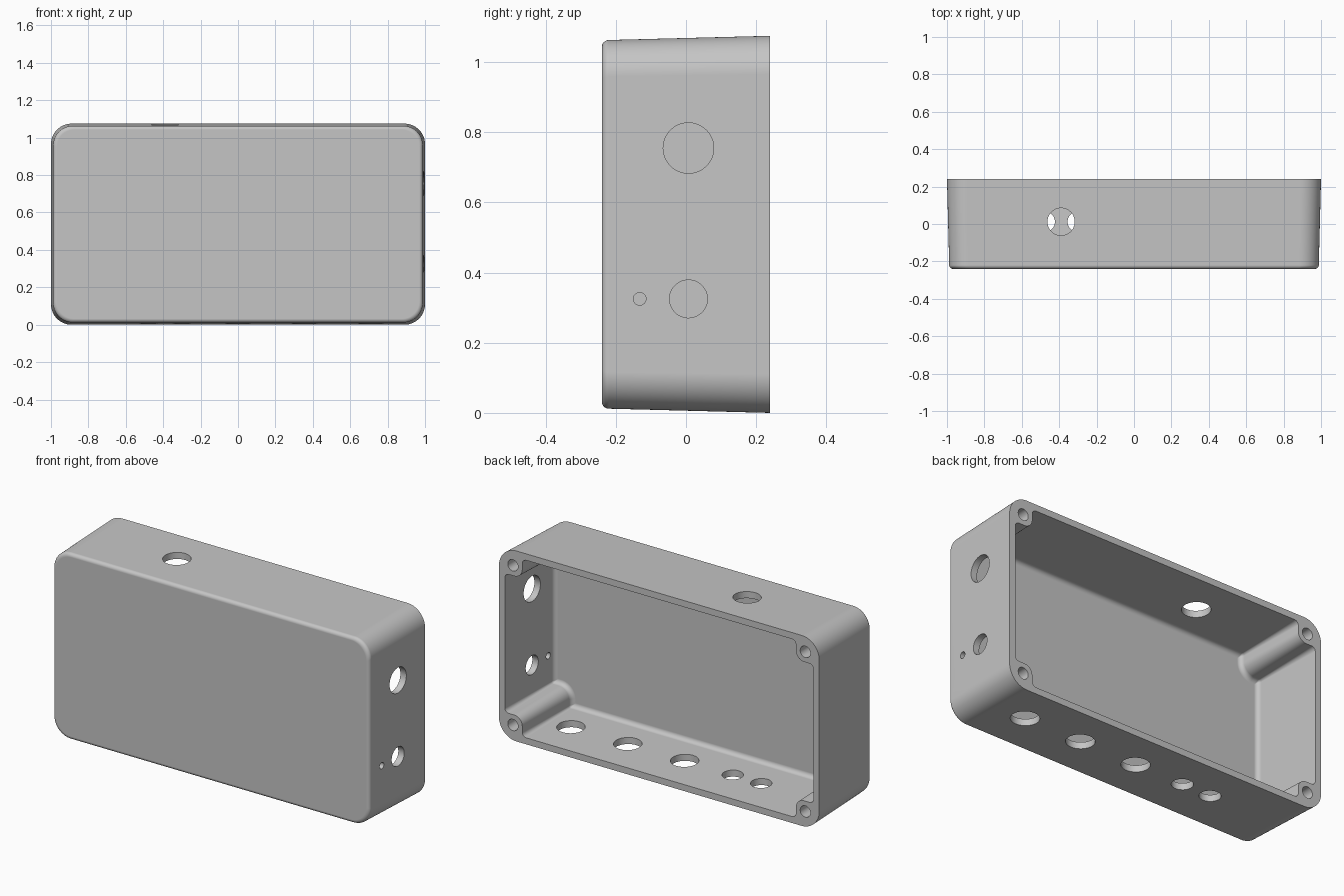
import bpy
import bmesh
from math import sin, cos, radians, pi
from mathutils import Matrix, Vector

cube = bpy.data.objects.get("Cube")
if cube:
    bpy.data.objects.remove(cube, do_unlink=True)

HX, HZ, HY = 1.0, 0.5375, 0.24      # half width, half height, half depth
DRAFT = 0.012                       # taper from open back to front
WALL, BOSS, FLOOR = 0.036, 0.145, 0.055
FRONT_R, INNER_R = 0.02, 0.025
SCREW = 0.087

grey = bpy.data.materials.new("plain grey")
grey.use_nodes = True
colour = (0.56, 0.56, 0.56, 1)
grey.diffuse_color = colour
grey.node_tree.nodes["Principled BSDF"].inputs["Base Color"].default_value = colour


def arc(cx, cz, r, start, end, n=10):
    steps = [radians(start + (end - start) * i / n) for i in range(n + 1)]
    return [(cx + r * cos(a), cz + r * sin(a)) for a in steps]


def all_corners(quarter):
    """Mirror one corner into a closed outline."""
    points = []
    for sx, sz in ((1, 1), (-1, 1), (-1, -1), (1, -1)):
        part = quarter if sx == sz else quarter[::-1]
        points += [(sx * x, sz * z) for x, z in part]
    return points


def outer_outline(inset):
    r = 0.11 - inset * 0.5
    return all_corners(arc(HX - inset - r, HZ - inset - r, r, 0, 90, 16))


def cavity_outline(inset):
    """Inner rectangle with a rounded screw boss in each corner."""
    x, z = HX - WALL - inset, HZ - WALL - inset
    bx, bz = HX - BOSS - inset, HZ - BOSS - inset
    rc, rb = max(0.025 - inset, 0.003), 0.05 + inset
    return all_corners(arc(x - rc, bz - rc, rc, 0, 90, 6)
                       + arc(bx + rb, bz + rb, rb, 270, 180)
                       + arc(bx - rc, z - rc, rc, 0, 90, 6))


def loft(bm, outline, sections):
    """Solid through outlines placed at (y, inset) sections, capped at both ends."""
    rings = [[bm.verts.new((x, y, z + HZ)) for x, z in outline(inset)]
             for y, inset in sections]
    for a, b in zip(rings, rings[1:]):
        for i in range(len(a)):
            j = (i + 1) % len(a)
            bm.faces.new((a[i], a[j], b[j], b[i]))
    bm.faces.new(rings[0])
    bm.faces.new(rings[-1])


def fillet(y_end, inset, r, n=6):
    """Sections that round the end of a loft."""
    angles = [pi / 2 * i / n for i in range(n + 1)]
    return [(y_end + r - r * sin(a), inset + r - r * cos(a)) for a in angles]


def cylinder(bm, centre, axis, radius, length):
    turn = Vector((0, 0, 1)).rotation_difference(Vector(axis)).to_matrix().to_4x4()
    bmesh.ops.create_cone(bm, cap_ends=True, segments=48, radius1=radius,
                          radius2=radius, depth=length,
                          matrix=Matrix.Translation(centre) @ turn)


def make_object(name, bm):
    bmesh.ops.recalc_face_normals(bm, faces=bm.faces)
    mesh = bpy.data.meshes.new(name)
    bm.to_mesh(mesh)
    bm.free()
    mesh.materials.append(grey)
    obj = bpy.data.objects.new(name, mesh)
    bpy.context.collection.objects.link(obj)
    return obj


def cut(target, cutter):
    cutter.hide_render = True
    mod = target.modifiers.new("cut", "BOOLEAN")
    mod.operation = "DIFFERENCE"
    mod.solver = "EXACT"
    mod.object = cutter
    bpy.context.view_layer.update()
    evaluated = target.evaluated_get(bpy.context.evaluated_depsgraph_get())
    result = bpy.data.meshes.new_from_object(evaluated)
    target.modifiers.clear()
    target.data = result
    bpy.data.objects.remove(cutter, do_unlink=True)


# Tapered outer box with a rounded front edge
bm = bmesh.new()
loft(bm, outer_outline, [(HY, 0)] + fillet(-HY, DRAFT, FRONT_R))
box = make_object("enclosure_box", bm)

# Cavity open at the back, plus blind screw holes in the bosses
bm = bmesh.new()
loft(bm, cavity_outline, [(HY + 0.02, 0)] + fillet(-HY + FLOOR, DRAFT, INNER_R))
for sx in (-1, 1):
    for sz in (-1, 1):
        centre = (sx * (HX - SCREW), HY - 0.13, HZ + sz * (HZ - SCREW))
        cylinder(bm, centre, (0, 1, 0), 0.032, 0.3)
cut(box, make_object("cavity_cutter", bm))

# Round ports through the left, bottom and top walls
bm = bmesh.new()
for y, z, r in ((0.007, 0.755, 0.072), (0.007, 0.325, 0.054), (-0.132, 0.325, 0.018)):
    cylinder(bm, (HX, y, z), (1, 0, 0), r, 0.2)
for x, r in ((0.71, 0.073), (0.355, 0.073), (0, 0.073), (-0.3, 0.055), (-0.478, 0.055)):
    cylinder(bm, (x, 0.012, 0), (0, 0, 1), r, 0.2)
cylinder(bm, (-0.39, 0.012, 2 * HZ), (0, 0, 1), 0.073, 0.2)
cut(box, make_object("port_cutter", bm))

# Smooth rounds with crisp rims
bpy.ops.object.select_all(action="DESELECT")
box.select_set(True)
bpy.context.view_layer.objects.active = box
bpy.ops.object.shade_smooth_by_angle(angle=radians(35))
weighted = box.modifiers.new("weighted_normals", "WEIGHTED_NORMAL")
weighted.keep_sharp = True
